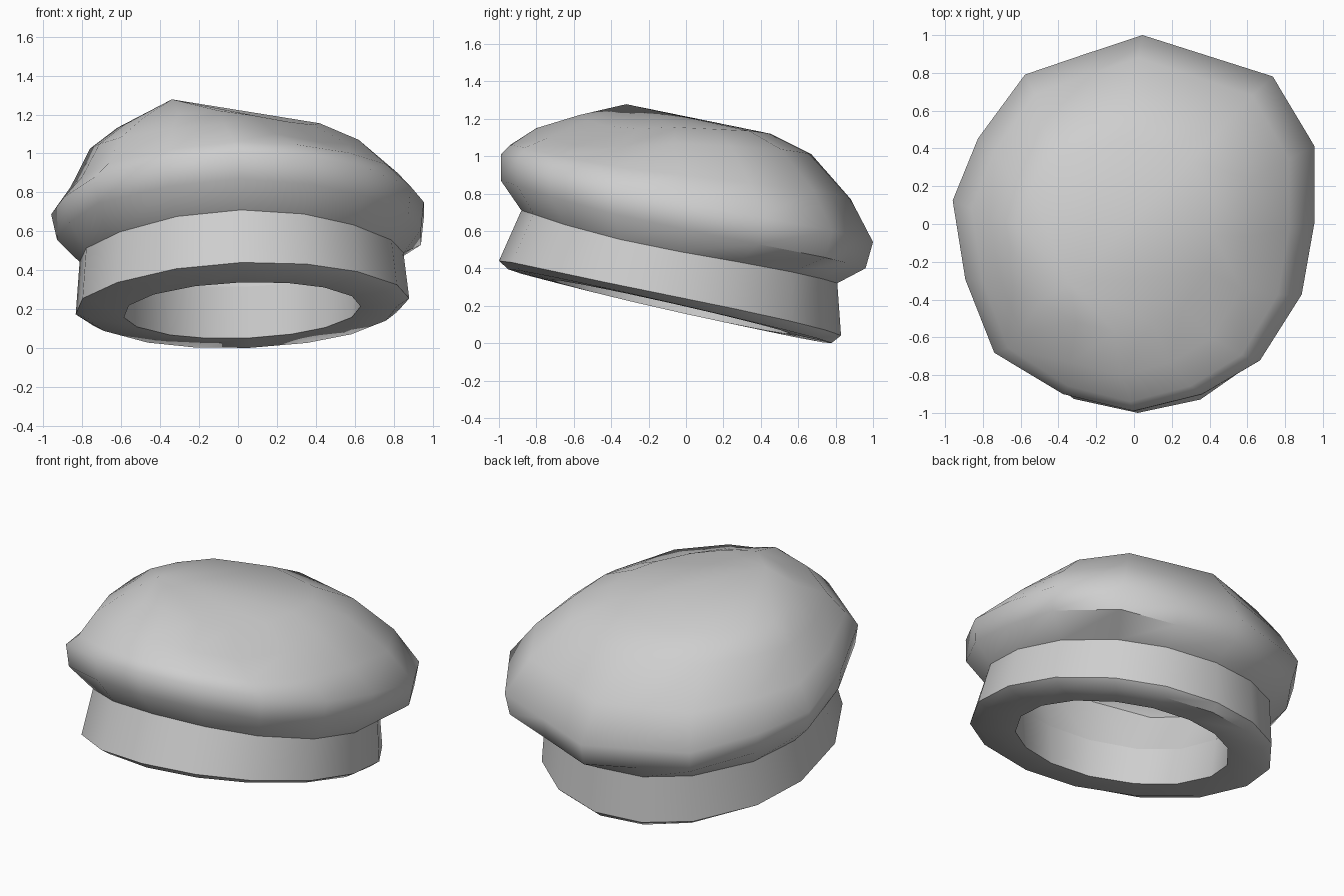
import bpy
import bmesh
from math import radians, hypot

if "Cube" in bpy.data.objects:
    bpy.data.objects.remove(bpy.data.objects["Cube"], do_unlink=True)

# Single cloth colour
cloth = bpy.data.materials.new("grey_cloth")
cloth.use_nodes = True
GREY = (0.62, 0.62, 0.62, 1.0)
cloth.diffuse_color = GREY
cloth.node_tree.nodes["Principled BSDF"].inputs["Base Color"].default_value = GREY

# Plan outlines, counter-clockwise from the front: angular crown, round band
ANGULAR = [(0, -1), (.38, -.91), (.7, -.73), (.93, -.38), (1, 0), (1, .41), (.77, .78), (.41, .89),
           (.05, 1), (-.28, .895), (-.6, .79), (-.86, .45), (-1, .12), (-.93, -.3), (-.77, -.69), (-.39, -.91)]
ROUND = [(u / hypot(u, v), v / hypot(u, v)) for u, v in ANGULAR]


def mix(a, b, t):
    return a + (b - a) * (t + 1) / 2


def ring(bm, outline, front, back, sides, tilt=0.0, sag=0.0, dent=0.0):
    """Fit an outline between front (y, z), back (y, z) and side x limits.
    sag lowers the front flanks, dent lowers the front left corner."""
    verts = []
    for u, v in outline:
        z = mix(front[1], back[1], v) + tilt * u
        z -= sag * u * u * (1 - v) / 2
        z -= dent * 2 * max(u, 0) * max(-v, 0)
        verts.append(bm.verts.new((mix(*sides, u), mix(front[0], back[0], v), z)))
    return verts


def bridge(bm, lower, upper):
    n = len(lower)
    for i in range(n):
        j = (i + 1) % n
        bm.faces.new((lower[i], lower[j], upper[j], upper[i]))


def fan(bm, loop, point):
    pole = bm.verts.new(point)
    for i in range(len(loop)):
        bm.faces.new((loop[i], loop[(i + 1) % len(loop)], pole))


def loft(name, rings, pole=None, inside_out=False):
    bm = bmesh.new()
    loops = [ring(bm, *r) for r in rings]
    for lower, upper in zip(loops, loops[1:]):
        bridge(bm, lower, upper)
    if pole:
        fan(bm, loops[-1], pole)
    if inside_out:
        bmesh.ops.reverse_faces(bm, faces=bm.faces[:])
    mesh = bpy.data.meshes.new(name)
    bm.to_mesh(mesh)
    bm.free()
    mesh.materials.append(cloth)
    obj = bpy.data.objects.new(name, mesh)
    bpy.context.collection.objects.link(obj)
    bpy.ops.object.select_all(action="DESELECT")
    obj.select_set(True)
    bpy.context.view_layer.objects.active = obj
    bpy.ops.object.shade_smooth_by_angle(angle=radians(50))


crease = (ROUND, (-.88, .71), (.81, .32), (-.82, .85), .015, .08)
inner_crease = (ROUND, (-.73, .59), (.6, .315), (-.61, .65), .015, .04)

# Head band: inner wall, flat underside, rounded lower edge, outer wall
loft("head_band", [
    inner_crease,
    (ROUND, (-.72, .338), (.56, .05), (-.59, .63), .02),
    (ROUND, (-.95, .395), (.78, 0), (-.78, .82), .02),
    (ROUND, (-1, .44), (.83, .04), (-.84, .88), .03, .03),
    crease,
])

# Puffed crown with an off-centre peak
loft("crown", [
    crease,
    (ANGULAR, (-.99, .87), (.96, .40), (-.93, .94), .015, .08),
    (ANGULAR, (-.99, 1.01), (1, .54), (-.96, .955), .02, .09),
    (ANGULAR, (-.94, 1.06), (.88, .77), (-.86, .82), .03, .09),
    (ANGULAR, (-.8, 1.15), (.67, 1.01), (-.76, .62), .02, .06, .06),
    (ANGULAR, (-.57, 1.22), (.45, 1.12), (-.62, .42), .01, .05, .03),
], pole=(-.34, -.32, 1.278))

# Hollow inside of the crown, a thick wall away from the outside
loft("crown_lining", [
    inner_crease,
    (ANGULAR, (-.79, .9), (.8, .52), (-.76, .76), .015, .08),
    (ANGULAR, (-.72, .96), (.69, .74), (-.7, .64), .02, .08),
    (ANGULAR, (-.5, 1.02), (.38, .93), (-.5, .34), .01, .04),
], pole=(-.3, -.28, 1.06), inside_out=True)
